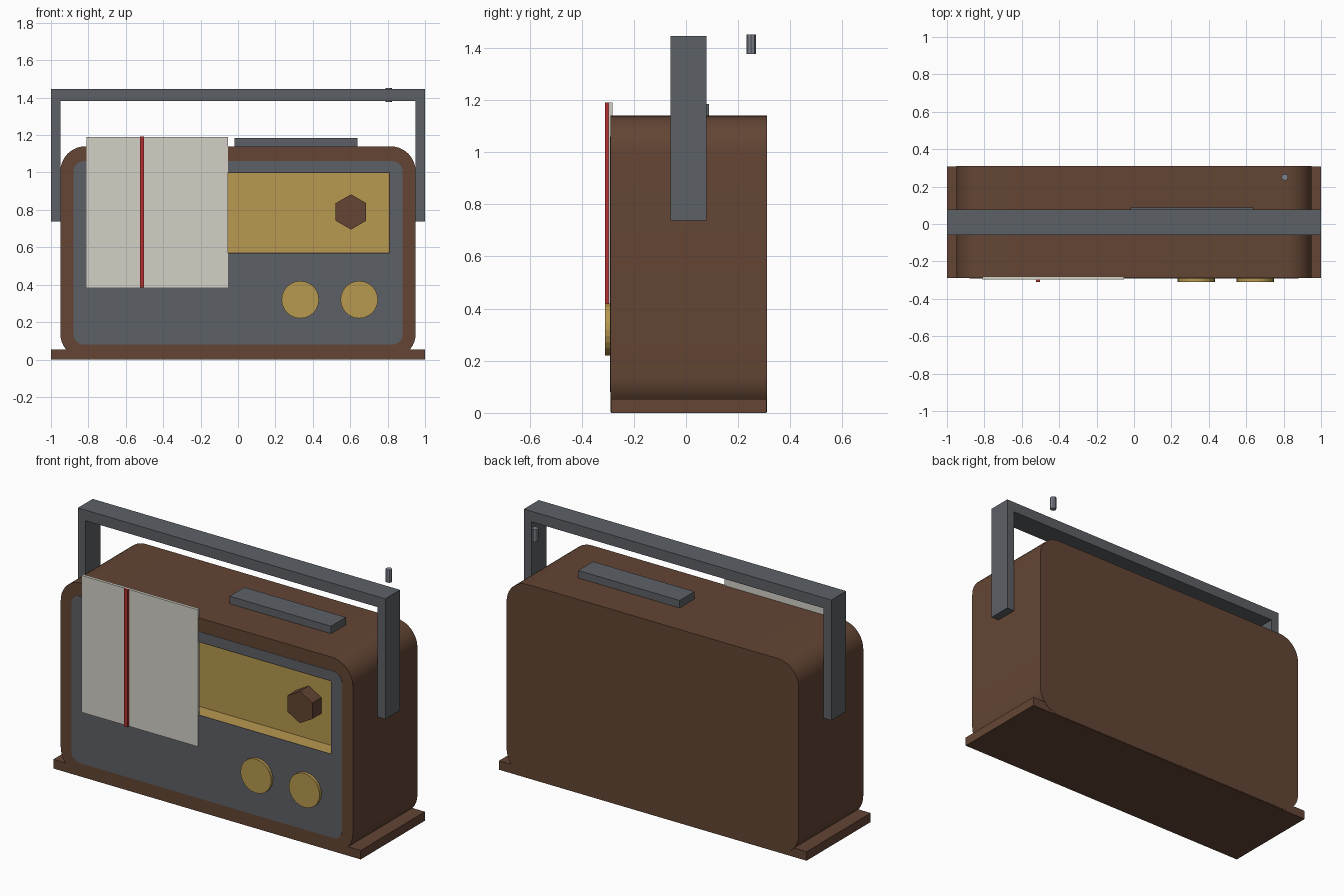
import bpy, bmesh, math
from mathutils import Matrix

if "Cube" in bpy.data.objects:
    bpy.data.objects.remove(bpy.data.objects["Cube"])


def material(name, hex_code):
    m = bpy.data.materials.new(name)
    srgb = [int(hex_code[i:i + 2], 16) / 255 for i in (0, 2, 4)]
    m.diffuse_color = [((c + 0.055) / 1.055) ** 2.4 for c in srgb] + [1]
    m.use_nodes = True
    m.node_tree.nodes["Principled BSDF"].inputs["Base Color"].default_value = m.diffuse_color
    return m


BROWN = material("brown", "634534")
GREY = material("dark_grey", "5c6066")
GOLD = material("gold", "b7984f")
CREAM = material("cream", "d4d0c6")
RED = material("red", "b03030")
STEEL = material("steel", "80858e")


def finish(name, bm, mat, recalc=True):
    if recalc:
        bmesh.ops.recalc_face_normals(bm, faces=bm.faces)
    me = bpy.data.meshes.new(name)
    bm.to_mesh(me)
    bm.free()
    ob = bpy.data.objects.new(name, me)
    bpy.context.collection.objects.link(ob)
    if mat:
        me.materials.append(mat)
    return ob


def prism(name, profile, y0, y1, mat):
    """Extrude an (x, z) outline from y0 to y1."""
    bm = bmesh.new()
    face = bm.faces.new([bm.verts.new((x, y0, z)) for x, z in profile])
    ext = bmesh.ops.extrude_face_region(bm, geom=[face])
    moved = [v for v in ext["geom"] if isinstance(v, bmesh.types.BMVert)]
    bmesh.ops.translate(bm, verts=moved, vec=(0, y1 - y0, 0))
    return finish(name, bm, mat)


def rect(x0, x1, z0, z1):
    return [(x0, z0), (x1, z0), (x1, z1), (x0, z1)]


def rounded_rect(x0, x1, z0, z1, r, n=10):
    corners = [(x1 - r, z1 - r), (x0 + r, z1 - r), (x0 + r, z0 + r), (x1 - r, z0 + r)]
    return [(cx + r * math.cos(a), cz + r * math.sin(a))
            for k, (cx, cz) in enumerate(corners)
            for a in [(k + i / n) * math.pi / 2 for i in range(n + 1)]]


def polygon(cx, cz, r, n):
    return [(cx + r * math.sin(math.tau * i / n), cz + r * math.cos(math.tau * i / n))
            for i in range(n)]


# Rounded case and flush front panel
case = prism("case", rounded_rect(-0.95, 0.95, 0.004, 1.14, 0.135), -0.29, 0.31, BROWN)
panel = prism("front_panel", rounded_rect(-0.88, 0.88, 0.08, 1.06, 0.055), -0.292, -0.27, GREY)

# Recess cut through both
cutter = prism("recess_cutter", rect(-0.81, 0.81, 0.57, 1.0), -0.4, -0.2, None)
cutter.hide_render = True
cutter.hide_viewport = True
for ob in (case, panel):
    mod = ob.modifiers.new("recess", "BOOLEAN")
    mod.operation = "DIFFERENCE"
    mod.solver = "EXACT"
    mod.object = cutter
    bpy.context.view_layer.objects.active = ob
    ob.select_set(True)
    bpy.ops.object.modifier_apply(modifier=mod.name)
    bpy.ops.object.shade_smooth_by_angle(angle=math.radians(30))
    ob.select_set(False)
bpy.data.objects.remove(cutter)

# Gold lining of the recess: open box facing forward
lining = prism("dial_recess", rect(-0.808, 0.808, 0.572, 0.998), -0.292, -0.205, GOLD)
bm = bmesh.new()
bm.from_mesh(lining.data)
bmesh.ops.delete(bm, geom=[f for f in bm.faces if f.normal.y < -0.9], context="FACES_ONLY")
bmesh.ops.reverse_faces(bm, faces=bm.faces)
bm.to_mesh(lining.data)
bm.free()

# Base plate
prism("base_plate", rect(-1, 1, 0, 0.053), -0.288, 0.308, BROWN)

# Carry handle
prism("handle", [(-1, 0.737), (-0.95, 0.737), (-0.95, 1.383), (0.95, 1.383),
                 (0.95, 0.737), (1, 0.737), (1, 1.445), (-1, 1.445)], -0.06, 0.078, GREY)

# Top button
prism("top_button", rect(-0.02, 0.64, 1.13, 1.184), -0.05, 0.088, GREY)

# Tuning scale and needle
prism("scale_plate", rect(-0.81, -0.053, 0.385, 1.19), -0.298, -0.281, CREAM)
prism("needle", rect(-0.525, -0.502, 0.384, 1.191), -0.31, -0.297, RED)

# Knobs
prism("hex_knob", polygon(0.604, 0.789, 0.094, 6), -0.288, -0.2, BROWN)
for side, x in (("left", 0.333), ("right", 0.648)):
    prism(f"round_knob_{side}", polygon(x, 0.32, 0.1, 24), -0.31, -0.285, GOLD)

# Aerial tip above the case
bm = bmesh.new()
bmesh.ops.create_cone(bm, cap_ends=True, segments=8, radius1=0.018, radius2=0.018,
                      depth=0.074, matrix=Matrix.Translation((0.806, 0.25, 1.414)))
finish("aerial_tip", bm, STEEL)
